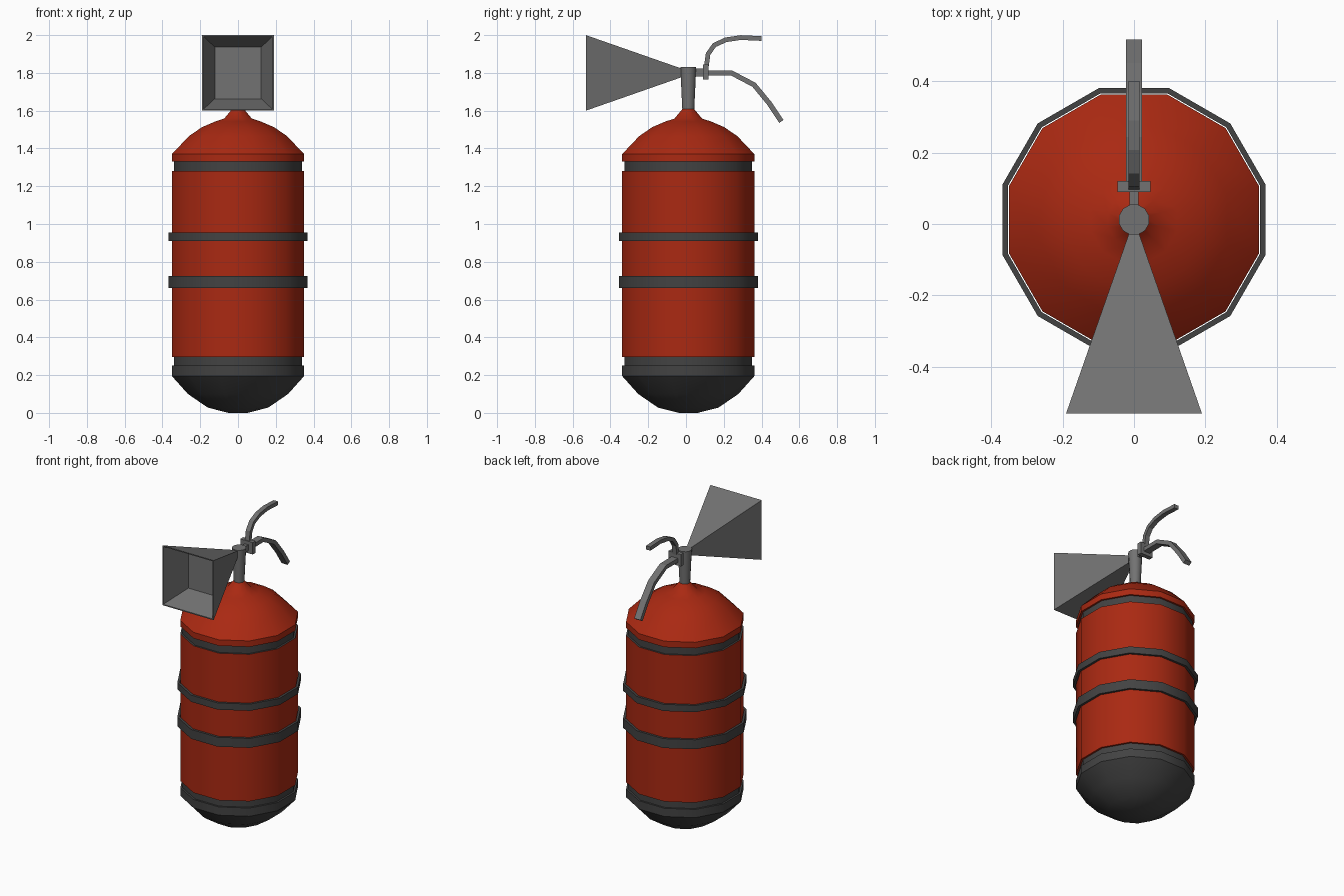
import bpy, bmesh, math
from mathutils import Vector

if "Cube" in bpy.data.objects:
    bpy.data.objects.remove(bpy.data.objects["Cube"])

CY = 0.012          # y centre of the tank
SIDES = 12


def material(name, rgb):
    m = bpy.data.materials.new(name)
    m.diffuse_color = (*rgb, 1)
    m.use_nodes = True
    m.node_tree.nodes["Principled BSDF"].inputs["Base Color"].default_value = m.diffuse_color
    return m


RED = material("red paint", (0.40, 0.022, 0.006))
DARK = material("dark rubber", (0.055, 0.055, 0.055))
GREY = material("grey metal", (0.17, 0.17, 0.17))


def finish(bm, name, mats, smooth=False):
    bmesh.ops.recalc_face_normals(bm, faces=bm.faces)
    me = bpy.data.meshes.new(name)
    bm.to_mesh(me)
    bm.free()
    ob = bpy.data.objects.new(name, me)
    bpy.context.collection.objects.link(ob)
    for m in mats:
        me.materials.append(m)
    if smooth:
        bpy.ops.object.select_all(action='DESELECT')
        ob.select_set(True)
        bpy.context.view_layer.objects.active = ob
        bpy.ops.object.shade_smooth_by_angle(angle=math.radians(36))
    return ob


def loft(bm, rings, closed=False):
    """Bridge equal-length vertex rings; cap the ends unless closed."""
    rings = [[bm.verts.new(p) for p in r] for r in rings]
    n = len(rings[0])
    pairs = list(zip(rings, rings[1:]))
    if closed:
        pairs.append((rings[-1], rings[0]))
    for a, b in pairs:
        for i in range(n):
            j = (i + 1) % n
            bm.faces.new((a[i], a[j], b[j], b[i]))
    if not closed:
        bm.faces.new(rings[0])
        bm.faces.new(rings[-1])


def turned(name, profile, mats, rule=None, closed=False):
    """Revolve (half width, z) points into a 12-sided solid."""
    bm = bmesh.new()
    step = 2 * math.pi / SIDES
    k = 1 / math.cos(step / 2)
    loft(bm, [[(r * k * math.cos((i + .5) * step),
                CY + r * k * math.sin((i + .5) * step), z)
               for i in range(SIDES)] for r, z in profile], closed)
    if rule:
        for f in bm.faces:
            f.material_index = rule(f.calc_center_median().z)
    return finish(bm, name, mats, True)


def lever(name, path, half_width, thick):
    """Flat bar swept along a (y, z) path."""
    pts = [Vector(p) for p in path]
    rings = []
    for i, p in enumerate(pts):
        d_in = (p - pts[max(i - 1, 0)]).normalized()
        d_out = (pts[min(i + 1, len(pts) - 1)] - p).normalized()
        t = (d_in + d_out).normalized()
        n = Vector((-t.y, t.x)) * thick / 2
        a, b = p + n, p - n
        rings.append([(-half_width, *a), (half_width, *a),
                      (half_width, *b), (-half_width, *b)])
    bm = bmesh.new()
    loft(bm, rings)
    return finish(bm, name, [GREY])


def block(name, x, y0, y1, z0, z1):
    bm = bmesh.new()
    loft(bm, [[(-x, y, z0), (x, y, z0), (x, y, z1), (-x, y, z1)] for y in (y0, y1)])
    return finish(bm, name, [GREY])


# Tank: dark base, two dark grooves, red body and dome with collar
tank_profile = [(0.05, 0.0), (0.16, 0.028), (0.265, 0.10), (0.35, 0.195),
                (0.35, 0.25), (0.338, 0.25), (0.338, 0.295), (0.35, 0.295),
                (0.35, 1.28), (0.338, 1.28), (0.338, 1.33), (0.35, 1.33),
                (0.35, 1.37), (0.26, 1.465), (0.19, 1.513), (0.12, 1.543),
                (0.073, 1.558), (0.03, 1.61)]
turned("tank", tank_profile, [RED, DARK],
       lambda z: int(z < 0.294 or 1.279 < z < 1.329))

# Two straps standing proud of the tank
for name, z0, z1 in (("lower_strap", 0.662, 0.725), ("upper_strap", 0.91, 0.955)):
    turned(name, [(0.353, z0), (0.368, z0), (0.368, z1), (0.353, z1)], [DARK], closed=True)

# Neck
turned("neck", [(0.03, 1.57), (0.042, 1.83)], [GREY])

# Horn: square funnel with a recessed mouth
bm = bmesh.new()
loft(bm, [[(sx * w, y, 1.8 + sz * h) for sx, sz in ((-1, -1), (1, -1), (1, 1), (-1, 1))]
          for w, h, y in ((0.01, 0.02, -0.015), (0.19, 0.20, -0.53),
                          (0.183, 0.193, -0.53), (0.123, 0.137, -0.35))])
finish(bm, "horn", [GREY])

# Valve stem, hinge block and the two squeeze levers
block("valve_stem", 0.013, 0.03, 0.10, 1.782, 1.822)
block("hinge_block", 0.046, 0.09, 0.12, 1.765, 1.845)
lever("carry_handle", [(0.10, 1.80), (0.24, 1.80), (0.36, 1.737),
                       (0.44, 1.64), (0.505, 1.543)], 0.023, 0.027)
lever("squeeze_lever", [(0.107, 1.83), (0.117, 1.90), (0.15, 1.947),
                        (0.21, 1.975), (0.29, 1.987), (0.40, 1.982)], 0.016, 0.025)
